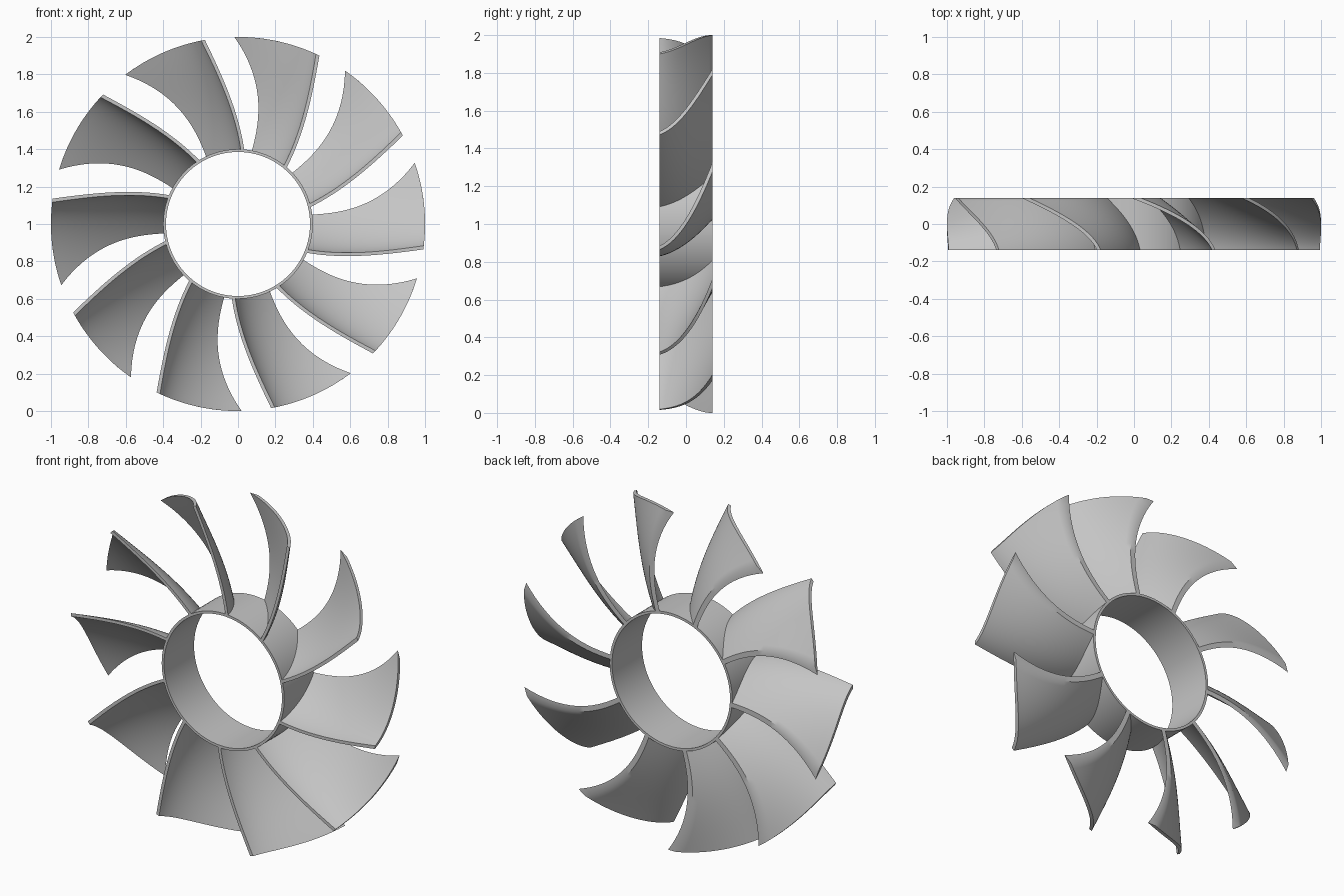
import bpy, bmesh, math

BLADES = 10
HALF = 0.14            # half of the axial depth
R_ROOT, R_TIP = 0.39, 1.0
THICK = 0.018
RADIAL, CHORD = 16, 18

cube = bpy.data.objects.get("Cube")
if cube:
    bpy.data.objects.remove(cube, do_unlink=True)

grey = bpy.data.materials.new("plain_grey")
grey.use_nodes = True
colour = (0.56, 0.56, 0.56, 1)
grey.diffuse_color = colour
grey.node_tree.nodes["Principled BSDF"].inputs["Base Color"].default_value = colour


def polar(r, angle, y):
    """Point at a clockwise angle from straight up, seen from the front."""
    return (r * math.sin(angle), y, r * math.cos(angle))


def finish(bm, name):
    bmesh.ops.recalc_face_normals(bm, faces=bm.faces)
    mesh = bpy.data.meshes.new(name)
    bm.to_mesh(mesh)
    bm.free()
    mesh.materials.append(grey)
    return mesh


def place(mesh, name, turn=0.0):
    obj = bpy.data.objects.new(name, mesh)
    obj.location.z = 1
    obj.rotation_euler.y = turn
    bpy.context.collection.objects.link(obj)
    return obj


def blade_section(s):
    """Closed outline of the blade at fraction s from root to tip."""
    r = R_ROOT + (R_TIP - R_ROOT) * s
    front = math.radians(41.3 - 20.9 * s + 5.4 * s**2)
    back = math.radians(10.6 + 8.1 * s - 27.7 * s**2 + 7.9 * s**3)
    start = front - 0.02 / r
    span = back - start
    inner, outer = [], []
    for j in range(CHORD + 1):
        u = j / CHORD
        angle = start + span * (0.3 * u + 0.7 * u * u)
        slope = r * span * (0.3 + 1.4 * u) / (2 * HALF)
        width = THICK * math.hypot(1, slope) / r
        y = HALF * (2 * u - 1)
        inner.append(polar(r, angle, y))
        outer.append(polar(r, angle + width, y))
    return inner + outer[::-1]


# Curved blade, lofted from root to tip
bm = bmesh.new()
loops = [[bm.verts.new(p) for p in blade_section(i / RADIAL)]
         for i in range(RADIAL + 1)]
count = len(loops[0])
for a, b in zip(loops, loops[1:]):
    for j in range(count):
        k = (j + 1) % count
        bm.faces.new((a[j], a[k], b[k], b[j]))
for end in (loops[0], loops[-1]):
    for j in range(CHORD):
        bm.faces.new((end[j], end[j + 1], end[count - 2 - j], end[count - 1 - j]))
blade_mesh = finish(bm, "blade")

# Hub ring, a rectangle spun around the axis
bm = bmesh.new()
profile = [(0.385, -HALF), (0.4, -HALF), (0.4, HALF), (0.385, HALF)]
corners = [bm.verts.new((r, y, 0)) for r, y in profile]
edges = [bm.edges.new((corners[i], corners[(i + 1) % 4])) for i in range(4)]
bmesh.ops.spin(bm, geom=corners + edges, cent=(0, 0, 0), axis=(0, 1, 0),
               angle=math.tau, steps=96, use_merge=True)
bmesh.ops.remove_doubles(bm, verts=bm.verts, dist=0.0001)
parts = [place(finish(bm, "hub_ring"), "hub_ring")]

# Blades repeated around the hub
for i in range(BLADES):
    parts.append(place(blade_mesh, f"blade_{i + 1}", i * math.tau / BLADES))

# Smooth surfaces with crisp rims
bpy.ops.object.select_all(action="DESELECT")
for obj in (parts[0], parts[1]):
    obj.select_set(True)
bpy.context.view_layer.objects.active = parts[0]
bpy.ops.object.shade_smooth_by_angle(angle=math.radians(35))
